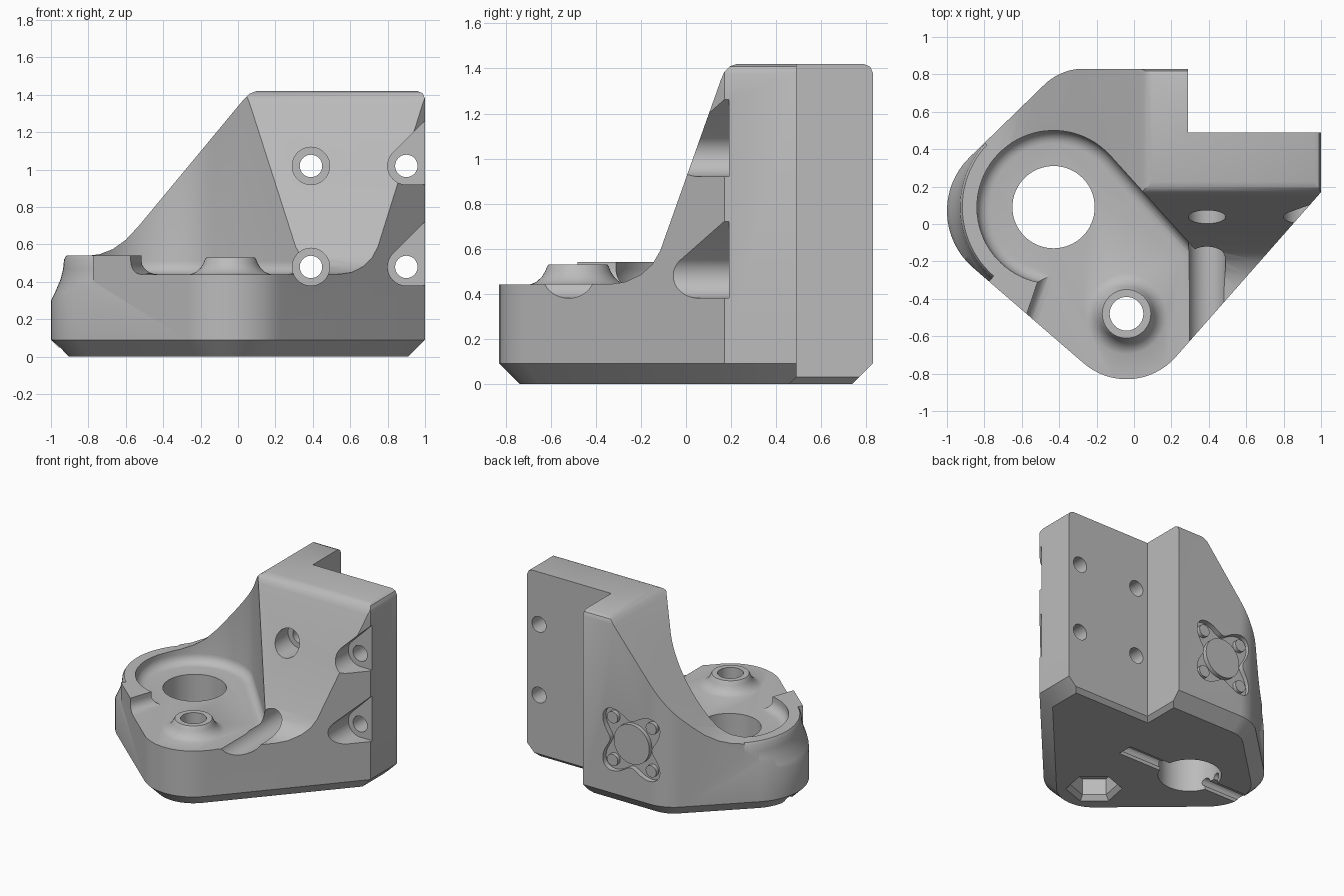
import bpy, bmesh, math
from mathutils import Vector

if "Cube" in bpy.data.objects:
    bpy.data.objects.remove(bpy.data.objects["Cube"], do_unlink=True)

grey = bpy.data.materials.new("plain grey")
grey.use_nodes = True
grey.diffuse_color = (0.5, 0.5, 0.5, 1)
grey.node_tree.nodes["Principled BSDF"].inputs["Base Color"].default_value = (0.5, 0.5, 0.5, 1)


def arc(cx, cy, r, a0, a1, n=16):
    angles = [math.radians(a0 + (a1 - a0) * i / n) for i in range(n + 1)]
    return [(cx + r * math.cos(a), cy + r * math.sin(a)) for a in angles]


def circle(cx, cy, r, n=48, turn=0):
    return arc(cx, cy, r, turn, turn + 360, n)[:-1]


def inset(pts, dist):
    """Move every edge of a counter-clockwise outline inwards by its own distance."""
    n, out = len(pts), []
    for i in range(n):
        p0, p, p1 = (Vector(pts[j % n]) for j in (i - 1, i, i + 1))
        da, db = (p - p0).normalized(), (p1 - p).normalized()
        na, nb = Vector((-da.y, da.x)), Vector((-db.y, db.x))
        ka, kb = dist[i - 1], dist[i]
        det = na.x * nb.y - na.y * nb.x
        if abs(det) < 1e-4:
            out.append(tuple(p + na * ka))
        else:
            out.append((p.x + (ka * nb.y - kb * na.y) / det,
                        p.y + (na.x * kb - nb.x * ka) / det))
    return out


def loft(name, levels, axis="z"):
    """Closed solid through matching outlines, each given as (height, points)."""
    place = {"x": lambda u, v, h: (h, u, v),
             "y": lambda u, v, h: (u, h, v),
             "z": lambda u, v, h: (u, v, h)}[axis]
    bm = bmesh.new()
    rings = [[bm.verts.new(place(u, v, h)) for u, v in pts] for h, pts in levels]
    n = len(rings[0])
    for a, b in zip(rings, rings[1:]):
        for i in range(n):
            j = (i + 1) % n
            bm.faces.new((a[i], a[j], b[j], b[i]))
    bm.faces.new(rings[0])
    bm.faces.new(rings[-1])
    bmesh.ops.recalc_face_normals(bm, faces=bm.faces)
    mesh = bpy.data.meshes.new(name)
    bm.to_mesh(mesh)
    bm.free()
    mesh.materials.append(grey)
    obj = bpy.data.objects.new(name, mesh)
    bpy.context.collection.objects.link(obj)
    return obj


def prism(name, pts, lo, hi, axis="z"):
    return loft(name, [(lo, pts), (hi, pts)], axis)


def combine(tool, operation="DIFFERENCE"):
    mod = body.modifiers.new(tool.name, "BOOLEAN")
    mod.object, mod.operation, mod.solver = tool, operation, "EXACT"
    bpy.context.view_layer.objects.active = body
    bpy.ops.object.modifier_apply(modifier=mod.name)
    bpy.data.objects.remove(tool, do_unlink=True)


# Solid block on the full footprint, chamfered below and rounded above
foot = [(0.29, 0.83)] + arc(-0.27, 0.53, 0.3, 90, 135) + arc(-0.6, 0.07, 0.4, 135, 229)
foot += arc(-0.04, -0.48, 0.35, 229, 318.5) + [(1, 0.17), (1, 0.49), (0.29, 0.49)]
n = len(foot)


def ring(outer, notch):
    return inset(foot, [outer] * (n - 2) + [notch] * 2)


body = loft("motor_bracket", [
    (0, ring(0.09, 0.03)), (0.03, ring(0.06, 0)), (0.09, foot), (1.38, foot),
    (1.408, ring(0.012, 0)), (1.42, ring(0.04, 0))])

# Round pocket opening to the front, with a filleted floor
pocket = arc(-0.43, 0.09, 0.41, 42, 258, 48)
pocket += [(-0.58, -0.5), (-0.62, -1.2), (0.33, -1.2), (0.33, -0.14)]
steps = [math.radians(a) for a in range(0, 91, 15)]
levels = [(0.44 + 0.07 * (1 - math.cos(a)),
           inset(pocket, [0.07 * (1 - math.sin(a))] * len(pocket))) for a in steps]
combine(loft("pocket", levels + [(2, pocket)]))

# Sloping front of the upright plate, curving into the floor
slope = [(-1.5, 0.442), (-0.34, 0.442), (-0.27, 0.452), (-0.2, 0.485), (-0.15, 0.53),
         (-0.115, 0.59), (0.155, 1.35), (0.17, 1.385), (0.195, 1.41), (0.23, 1.421),
         (0.23, 2), (-1.5, 2)]
combine(prism("front_slope", slope, -0.2, 2, "x"))

# Sloping rib top falling to the collar
rib = [(0.1, 1.421), (0.06, 1.405), (0.03, 1.375), (-0.53, 0.7), (-0.6, 0.625),
       (-0.67, 0.575), (-0.74, 0.548), (-0.8, 0.54), (-1.3, 0.54), (-1.3, 2), (0.1, 2)]
combine(prism("rib_slope", rib, -1.5, 1.5, "y"))
combine(prism("collar_top", [(-1.3, -1.2), (0, -1.2), (0, 0), (-1.3, 0)], 0.54, 2))

# Relief around the outside of the collar
profile = [(0.8, 0.29), (0.575, 0.29), (0.55, 0.34), (0.52, 0.41), (0.505, 0.47),
           (0.5, 0.52), (0.485, 0.545), (0.8, 0.6)]
bands = []
for r, z in profile:
    inner = arc(-0.43, 0.09, r, 137, 229, 24)
    bands.append(inner)
relief_levels = []
outer = arc(-0.43, 0.09, 0.8, 229, 137, 24)
for (r, z), inner in list(zip(profile, bands))[1:-1]:
    relief_levels.append((z, inner + outer))
combine(loft("collar_relief", relief_levels))

# Screw boss with a flared foot
boss = [(0.4, 0.22), (0.44, 0.215), (0.452, 0.185), (0.475, 0.16), (0.5, 0.145),
        (0.52, 0.137), (0.53, 0.13)]
combine(loft("boss", [(z, circle(-0.04, -0.48, r)) for z, r in boss]), "UNION")

# Vertical holes and the nut pocket underneath
combine(prism("boss_hole", circle(-0.04, -0.48, 0.09, 32), -1, 2))
combine(prism("shaft_hole", circle(-0.43, 0.09, 0.22, 64), -1, 2))
nut = [(-0.01, 0.205), (0.035, 0.165), (0.16, 0.165)]
combine(loft("nut_pocket", [(z, circle(-0.04, -0.48, r, 6, 19)) for z, r in nut]))

# Horizontal screw holes; the outer pair opens through the side
for z in (0.48, 1.02):
    combine(prism("inner_counterbore", circle(0.39, z, 0.1, 40), -1.5, 0.19, "y"))
    wedge = arc(0.9, z, 0.1, 135, 270, 20) + [(1.5, z - 0.1), (1.5, z + 0.741)]
    combine(prism("outer_counterbore", wedge, -1.5, 0.19, "y"))
    for x in (0.39, 0.9):
        combine(prism("screw_hole", circle(x, z, 0.06, 32), -1, 1, "y"))

# Tie slot under the base with two round grooves
combine(prism("tie_slot", [(0.01, -0.1), (0.13, -0.1), (0.13, 0.05), (0.01, 0.05)], -1.2, 0.14, "x"))
for y in (0.02, 0.12):
    combine(prism("groove", circle(y, 0.055, 0.03, 16), -1.2, 0.14, "x"))

# Shallow back recess with raised discs
cx, cz = -0.115, 0.5
star = []
for i in range(64):
    a = math.tau * i / 64
    r = 0.24 - 0.065 * math.cos(4 * a)
    star.append((cx + r * math.cos(a), cz + r * math.sin(a)))
combine(prism("back_recess", star, 0.79, 1, "y"))
combine(prism("centre_disc", circle(cx, cz, 0.15), 0.75, 0.822, "y"), "UNION")
for sx in (-1, 1):
    for sz in (-1, 1):
        disc = circle(cx + sx * 0.163, cz + sz * 0.163, 0.045, 24)
        combine(prism("corner_disc", disc, 0.75, 0.82, "y"), "UNION")

# Smooth shading with sharp edges kept
bpy.ops.object.select_all(action="DESELECT")
body.select_set(True)
bpy.context.view_layer.objects.active = body
bpy.ops.object.shade_smooth_by_angle(angle=math.radians(30))
